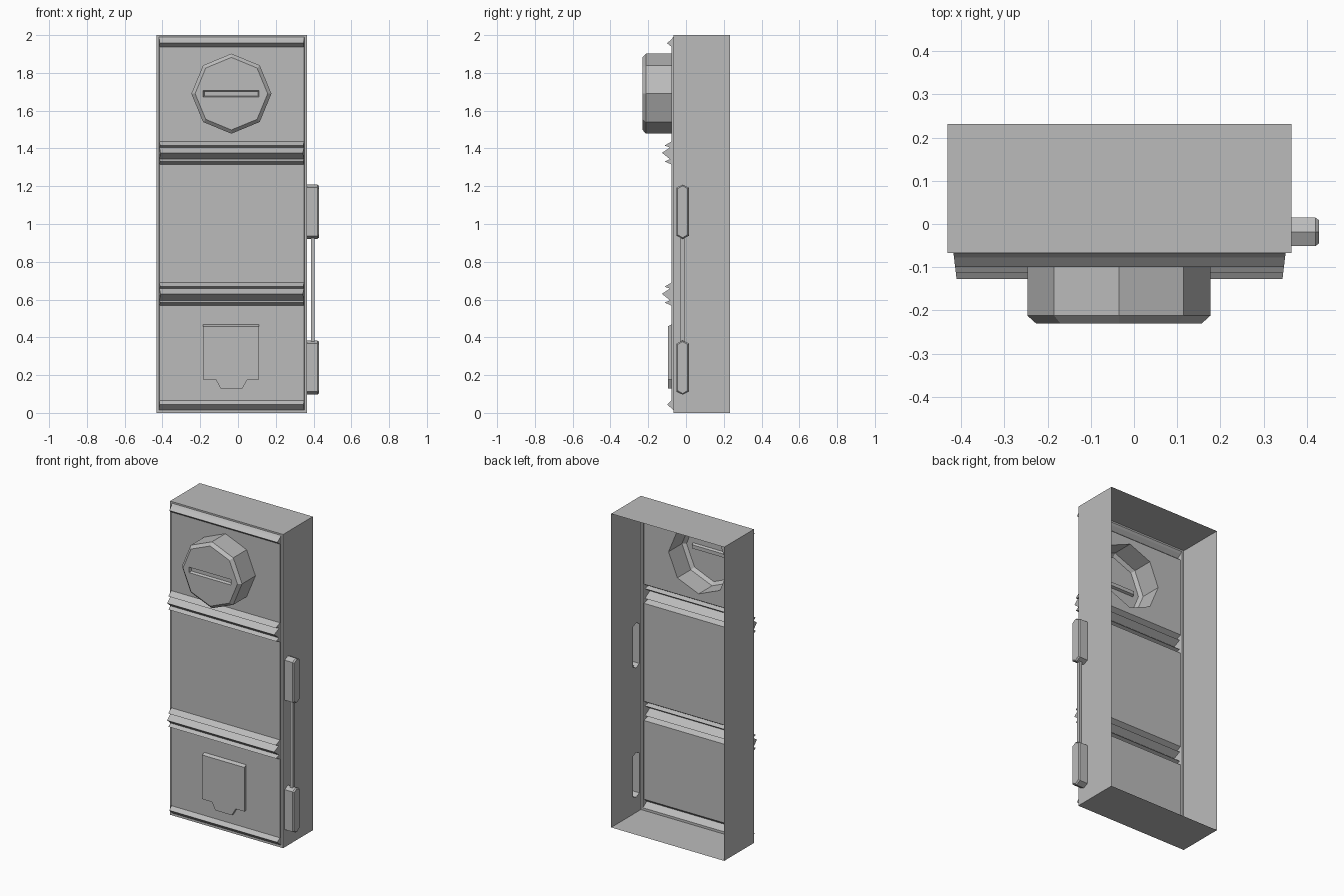
import bpy
import bmesh
import math
from mathutils import Vector

if "Cube" in bpy.data.objects:
    bpy.data.objects.remove(bpy.data.objects["Cube"], do_unlink=True)

grey = bpy.data.materials.new("plain_grey")
grey.use_nodes = True
grey.diffuse_color = (0.5, 0.5, 0.5, 1)
grey.node_tree.nodes["Principled BSDF"].inputs["Base Color"].default_value = (0.5, 0.5, 0.5, 1)

LEFT, RIGHT = -0.432, 0.365          # housing sides
FRONT, BACK, PANEL = -0.067, 0.232, -0.077
HEIGHT = 2.0
KNOB_X, KNOB_Z, KNOB_R = -0.035, 1.69, 0.212
GRIP_Y, GRIP_ZS = -0.018, (1.065, 0.24)


def rect_xz(x0, x1, z0, z1, y):
    return [(x0, y, z0), (x1, y, z0), (x1, y, z1), (x0, y, z1)]


def octagon(r, y):
    angles = [i * math.pi / 4 for i in range(8)]
    return [(KNOB_X + r * math.sin(a), y, KNOB_Z + r * math.cos(a)) for a in angles]


def grip_outline(zc, x, inset=0.0):
    w, h = 0.033 - inset, 0.1435 - inset
    s = h - 0.016
    pts = [(0, h), (w, s), (w, -s), (0, -h), (-w, -s), (-w, s)]
    return [(x, GRIP_Y + y, zc + z) for y, z in pts]


def fill(bm, *loops):
    """Flat face with an outer loop and any number of holes."""
    edges = []
    for loop in loops:
        vs = [bm.verts.new(p) for p in loop]
        edges += [bm.edges.new((vs[i - 1], vs[i])) for i in range(len(vs))]
    bmesh.ops.triangle_fill(bm, use_beauty=True, edges=edges)


def loft(bm, *loops, closed=True):
    """Quads between successive loops."""
    rows = [[bm.verts.new(p) for p in loop] for loop in loops]
    for a, b in zip(rows, rows[1:]):
        for i in range(0 if closed else 1, len(a)):
            bm.faces.new((a[i - 1], a[i], b[i], b[i - 1]))


def finish(name, bm, inside):
    """Weld, turn faces away from the inside point, and make the object."""
    bmesh.ops.remove_doubles(bm, verts=bm.verts, dist=0.0002)
    bmesh.ops.recalc_face_normals(bm, faces=bm.faces)
    ref = Vector(inside)
    facing = sum(f.calc_area() * f.normal.dot(f.calc_center_median() - ref) for f in bm.faces)
    if facing < 0:
        bmesh.ops.reverse_faces(bm, faces=bm.faces)
    mesh = bpy.data.meshes.new(name)
    bm.to_mesh(mesh)
    bm.free()
    mesh.materials.append(grey)
    obj = bpy.data.objects.new(name, mesh)
    bpy.context.collection.objects.link(obj)
    return obj


# Panel cross-section (y, z): lip tooth, two triple ridges, bottom tooth
TOP, BOTTOM = 1.99, 0.015
RIDGE = [(PANEL, 0), (-0.113, -0.022), (-0.085, -0.032), (-0.127, -0.06),
         (-0.085, -0.094), (-0.113, -0.106), (PANEL, -0.122)]
profile = [(FRONT, TOP), (PANEL, 1.978), (-0.1, 1.957), (PANEL, 1.938)]
for top in (1.437, 0.69):
    profile += [(y, top + dz) for y, dz in RIDGE]
profile += [(PANEL, 0.066), (-0.1, 0.045), (FRONT, BOTTOM)]


def panel_side(sign):
    edge = RIGHT - 0.014 if sign > 0 else LEFT + 0.014
    return [(edge - sign * 0.12 * (FRONT - y), y, z) for y, z in profile]


# Housing: open-backed box with a thin front rim, slots behind the side grips
bm = bmesh.new()
front_rect = rect_xz(LEFT, RIGHT, 0, HEIGHT, FRONT)
back_rect = rect_xz(LEFT, RIGHT, 0, HEIGHT, BACK)
fill(bm, front_rect, rect_xz(LEFT + 0.014, RIGHT - 0.014, BOTTOM, TOP, FRONT))
for i in (0, 2, 3):
    j = (i + 1) % 4
    bm.faces.new([bm.verts.new(p) for p in (front_rect[i], front_rect[j], back_rect[j], back_rect[i])])
side = [front_rect[1], front_rect[2], back_rect[2], back_rect[1]]
fill(bm, side, *[grip_outline(z, RIGHT) for z in GRIP_ZS])
finish("housing", bm, (0, 0.1, 1))

# Front panel: extruded ridged sheet with closed ends and an opening for the knob
bm = bmesh.new()
left, right = panel_side(-1), panel_side(1)
for i in range(len(profile) - 1):
    quad = [left[i], left[i + 1], right[i + 1], right[i]]
    if quad[0][2] > KNOB_Z + KNOB_R and quad[1][2] < KNOB_Z - KNOB_R:
        fill(bm, quad, octagon(KNOB_R, PANEL))
    else:
        bm.faces.new([bm.verts.new(p) for p in quad])
for end in (left, right):
    bm.faces.new([bm.verts.new(p) for p in end])
finish("front_panel", bm, (0, 1, 1))

# Knob: hollow chamfered octagon with a sunken slot
bm = bmesh.new()
face_y = -0.23
face_edge = octagon(KNOB_R - 0.02, face_y)
slot = rect_xz(-0.184, 0.112, 1.672, 1.707, face_y)
floor = rect_xz(-0.178, 0.106, 1.678, 1.701, face_y + 0.016)
loft(bm, octagon(KNOB_R, PANEL), octagon(KNOB_R, face_y + 0.018), face_edge)
fill(bm, face_edge, slot)
loft(bm, slot, floor)
fill(bm, floor)
finish("knob", bm, (KNOB_X, 0, KNOB_Z))

# Lower cover plate with a tab at the bottom
bm = bmesh.new()
outline = [(-0.185, 0.468), (0.112, 0.468), (0.112, 0.177), (0.05, 0.177),
           (0.024, 0.13), (-0.092, 0.13), (-0.118, 0.177), (-0.185, 0.177)]
plate_back = [(x, PANEL, z) for x, z in outline]
plate_front = [(x, -0.096, min(z, 0.458)) for x, z in outline]
loft(bm, plate_back, plate_front)
fill(bm, plate_front)
finish("cover_plate", bm, (KNOB_X, PANEL, 0.3))

# Side grips: hollow hexagonal blocks with chamfered faces
for name, z in zip(("upper_side_grip", "lower_side_grip"), GRIP_ZS):
    bm = bmesh.new()
    cap = grip_outline(z, 0.428, 0.006)
    loft(bm, grip_outline(z, RIGHT), grip_outline(z, 0.42), cap)
    fill(bm, cap)
    finish(name, bm, (RIGHT, GRIP_Y, z))

# Rod joining the grips
bm = bmesh.new()
rod = [[(0.396 + dx, GRIP_Y + dy, z) for dx, dy in
        ((-0.01, -0.01), (0.01, -0.01), (0.01, 0.01), (-0.01, 0.01))] for z in (0.375, 0.93)]
loft(bm, *rod)
for end in rod:
    fill(bm, end)
finish("side_rod", bm, (0.396, GRIP_Y, 0.65))
